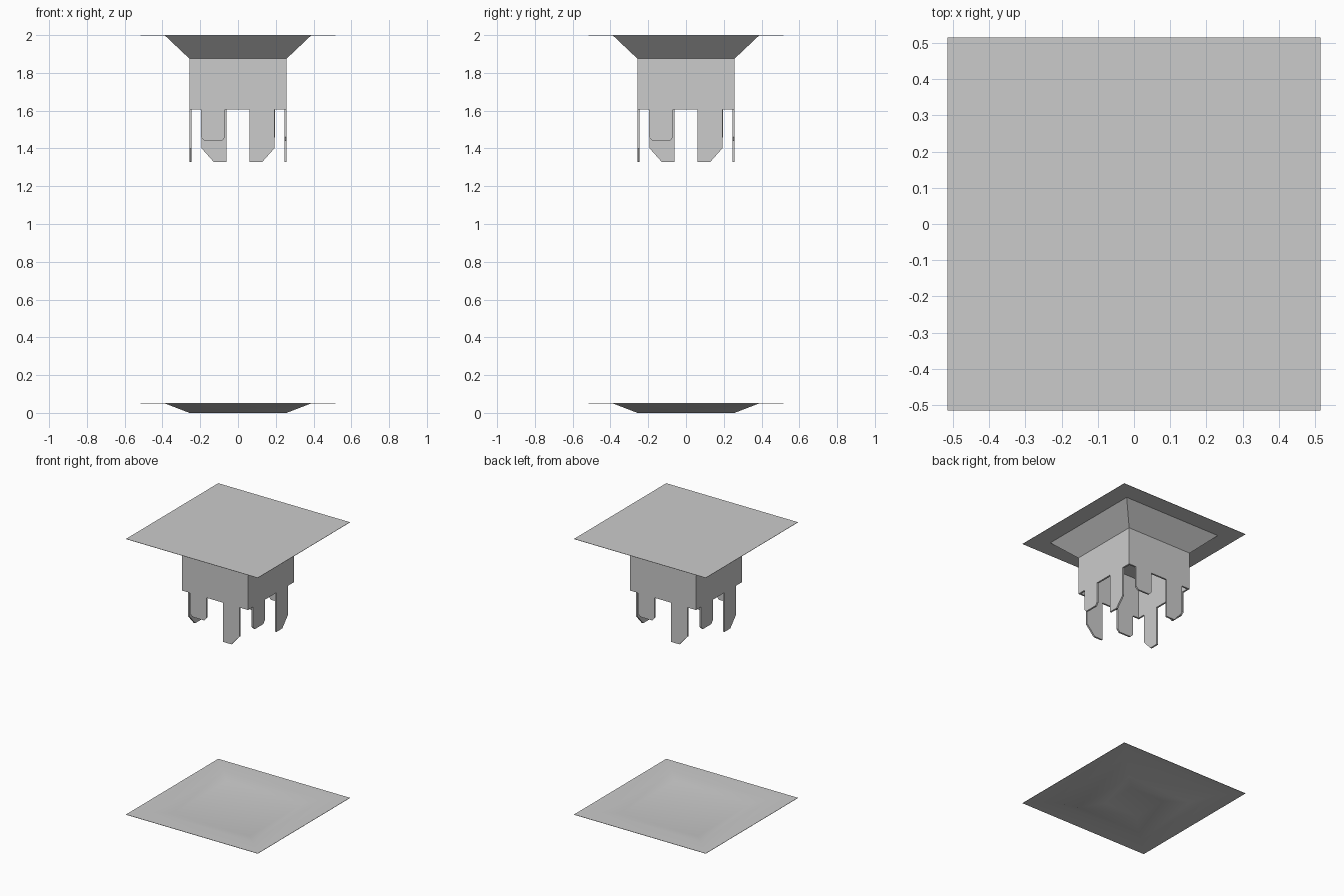
import bpy
import bmesh
import math
from mathutils import Matrix

cube = bpy.data.objects.get("Cube")
if cube:
    bpy.data.objects.remove(cube, do_unlink=True)

grey = bpy.data.materials.new("mid_grey")
grey.use_nodes = True
colour = (0.6, 0.6, 0.6, 1)
grey.diffuse_color = colour
grey.node_tree.nodes["Principled BSDF"].inputs["Base Color"].default_value = colour

HALF = 0.515   # outer plate half width
BODY = 0.257   # box half width
WALL = 0.012   # sheet thickness


def make_object(name, bm):
    bmesh.ops.recalc_face_normals(bm, faces=bm.faces)
    mesh = bpy.data.meshes.new(name)
    bm.to_mesh(mesh)
    bm.free()
    mesh.materials.append(grey)
    obj = bpy.data.objects.new(name, mesh)
    bpy.context.collection.objects.link(obj)
    return obj


def square_rings(name, rings):
    """Closed solid from a stack of (half width, height) squares."""
    bm = bmesh.new()
    loops = [[bm.verts.new((sx * r, sy * r, z))
              for sx, sy in ((-1, -1), (1, -1), (1, 1), (-1, 1))] for r, z in rings]
    for low, high in zip(loops, loops[1:]):
        for i in range(4):
            j = (i + 1) % 4
            bm.faces.new((low[i], low[j], high[j], high[i]))
    bm.faces.new(loops[0])
    bm.faces.new(loops[-1])
    return make_object(name, bm)


def tab(name, outline, turn):
    """Thin upright tab on the front wall, turned about the centre."""
    bm = bmesh.new()
    face = bm.faces.new([bm.verts.new((x, -BODY, z)) for x, z in outline])
    made = bmesh.ops.extrude_face_region(bm, geom=[face])["geom"]
    verts = [v for v in made if isinstance(v, bmesh.types.BMVert)]
    bmesh.ops.translate(bm, verts=verts, vec=(0, WALL, 0))
    bm.transform(Matrix.Rotation(turn, 4, "Z"))
    return make_object(name, bm)


# Upper cap: flat plate, tapered collar and hollow square box
square_rings("upper_cap", [
    (BODY - WALL, 1.89), (BODY - WALL, 1.605), (BODY, 1.605),
    (BODY, 1.875), (0.387, 1.998), (HALF, 1.998), (HALF, 2.0)])

# Short and long tabs below every wall
short_outline = [(-0.197, 1.605), (-0.197, 1.46), (-0.177, 1.44),
                 (-0.085, 1.44), (-0.068, 1.46), (-0.068, 1.605)]
long_outline = [(0.062, 1.605), (0.062, 1.328), (0.128, 1.328),
                (0.192, 1.4), (0.192, 1.605)]
for i, side in enumerate(("front", "left", "back", "right")):
    tab(side + "_short_tab", short_outline, i * math.pi / 2)
    tab(side + "_long_tab", long_outline, i * math.pi / 2)

# Lower plate: shallow dish above, recessed foot below
plate = square_rings("lower_plate", [
    (0.135, 0.022), (BODY, 0), (0.387, 0.05), (HALF, 0.05),
    (HALF, 0.052), (0.387, 0.052), (0.3, 0.035)])
bpy.ops.object.select_all(action="DESELECT")
plate.select_set(True)
bpy.context.view_layer.objects.active = plate
bpy.ops.object.shade_smooth_by_angle(angle=math.radians(40))
